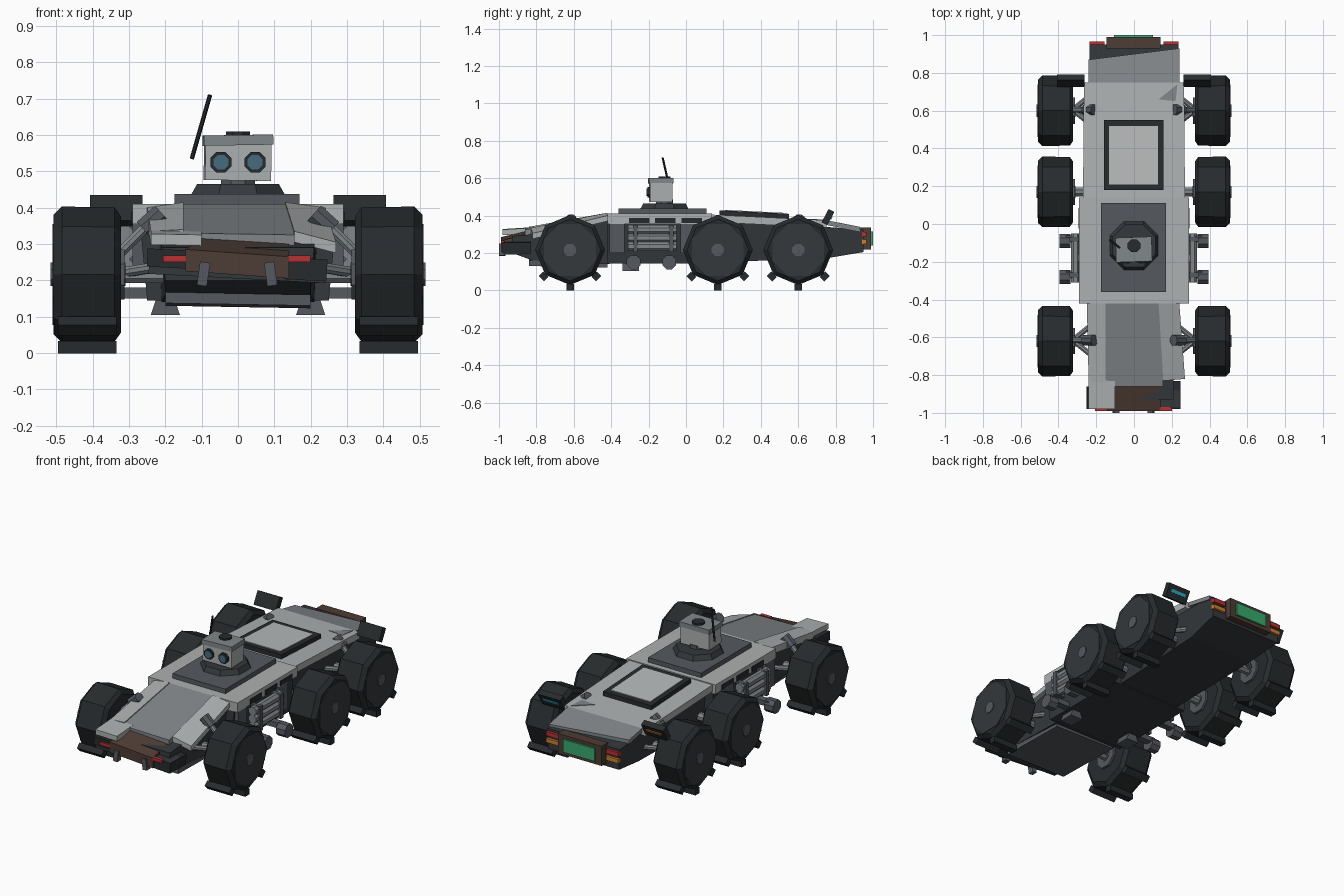
import bpy, bmesh, math
from mathutils import Vector, Matrix

if "Cube" in bpy.data.objects:
    bpy.data.objects.remove(bpy.data.objects["Cube"])

COL = dict(light=(.42, .44, .44), mid=(.22, .24, .25), steel=(.09, .1, .115), hull=(.035, .04, .045),
           tyre=(.02, .024, .026), brown=(.075, .045, .035), red=(.5, .03, .03), green=(.04, .4, .15),
           cyan=(.03, .45, .6), orange=(.6, .22, .03), lens=(.06, .15, .21), panel=(.48, .5, .5))
MAT = {}
for key, c in COL.items():
    MAT[key] = bpy.data.materials.new(key)
    MAT[key].diffuse_color = (*c, 1)


def finish(name, bm, mat):
    bmesh.ops.recalc_face_normals(bm, faces=bm.faces)
    me = bpy.data.meshes.new(name)
    bm.to_mesh(me)
    bm.free()
    me.materials.append(MAT[mat])
    ob = bpy.data.objects.new(name, me)
    bpy.context.collection.objects.link(ob)
    return ob


def loft(name, rings, mat):
    """Skin a list of equal-length closed rings and cap both ends."""
    bm = bmesh.new()
    vs = [[bm.verts.new(p) for p in r] for r in rings]
    n = len(vs[0])
    for a, b in zip(vs, vs[1:]):
        for i in range(n):
            bm.faces.new((a[i], a[(i + 1) % n], b[(i + 1) % n], b[i]))
    bm.faces.new(vs[0])
    bm.faces.new(vs[-1])
    return finish(name, bm, mat)


def box(name, lo, hi, mat, rot=(0, 0, 0)):
    lo, hi = Vector(lo), Vector(hi)
    bm = bmesh.new()
    bmesh.ops.create_cube(bm, size=1, matrix=Matrix.Diagonal((*(hi - lo), 1)))
    ob = finish(name, bm, mat)
    ob.location = (lo + hi) / 2
    ob.rotation_euler = [math.radians(a) for a in rot]
    return ob


def rod(name, p, q, r, mat, r2=None, n=8):
    p, q = Vector(p), Vector(q)
    d = q - p
    bm = bmesh.new()
    rotation = d.to_track_quat('Z', 'Y').to_matrix().to_4x4()
    spin = Matrix.Rotation(math.pi / n, 4, 'Z')
    bmesh.ops.create_cone(bm, cap_ends=True, segments=n, radius1=r, radius2=r if r2 is None else r2,
                          depth=d.length, matrix=Matrix.Translation((p + q) / 2) @ rotation @ spin)
    return finish(name, bm, mat)


def plate(name, corners, t, mat):
    return loft(name, [corners, [(x, y, z - t) for x, y, z in corners]], mat)


def hull(name, sections, mat):
    """Sections along y: (y, top half width, top z, bottom half width, bottom z)."""
    return loft(name, [[(-a, y, zt), (a, y, zt), (b, y, zb), (-b, y, zb)] for y, a, zt, b, zb in sections], mat)


# Hull: three dark lower boxes and the bridge between them
hull("front_lower_hull", [(-.93, .21, .29, .2, .2), (-.82, .21, .3, .2, .16), (-.41, .22, .375, .21, .14)], "hull")
hull("middle_lower_hull", [(-.42, .27, .36, .25, .145), (.13, .27, .36, .25, .145)], "hull")
hull("rear_lower_hull", [(.12, .22, .37, .2, .15), (.74, .235, .34, .21, .17), (.95, .235, .325, .23, .205)], "hull")
box("front_skid_plate", (-.2, -.84, .13), (.2, -.42, .16), "steel", (-1, 1, 0))

# Upper armour plates
box("middle_deck", (-.29, -.42, .355), (.29, .14, .41), "light")
plate("rear_deck", [(-.27, .14, .405), (.27, .14, .405), (.265, .75, .375), (-.265, .75, .375)], .04, "light")
plate("tail_deck", [(-.24, .75, .375), (.24, .75, .375), (.24, .93, .34), (-.24, .87, .352)], .025, "mid")
plate("hood", [(-.155, -.42, .41), (.14, -.42, .41), (.155, -.86, .325), (-.155, -.86, .33)], .03, "mid")
plate("hood_left_side", [(-.25, -.42, .4), (-.15, -.42, .415), (-.15, -.84, .34), (-.24, -.84, .335)], .04, "light")
plate("hood_right_side", [(.13, -.42, .415), (.24, -.42, .4), (.27, -.82, .305), (.155, -.83, .335)], .03, "light")
plate("front_corner_plate", [(-.24, -.82, .338), (-.1, -.82, .335), (-.1, -.98, .325), (-.24, -.98, .328)], .03, "light")

# Front bumper with lights, bent cover and tow hooks
box("front_bumper", (-.245, -.97, .205), (.24, -.88, .27), "hull", (0, 3, 0))
box("bumper_left_end", (-.25, -.98, .235), (-.14, -.86, .285), "tyre", (0, 3, 0))
box("bumper_right_end", (.13, -.98, .2), (.245, -.83, .26), "tyre", (0, 3, 0))
plate("bumper_cover", [(-.145, -.99, .285), (.14, -.99, .265), (.14, -.86, .3), (-.1, -.86, .315)], .06, "brown")
for x in (-.175, .168):
    box("front_light", (x - .032, -.99, .25), (x + .032, -.97, .268), "red")
for x in (-.095, .09):
    box("tow_hook", (x - .014, -1, .185), (x + .014, -.965, .25), "steel", (0, 8 if x < 0 else -8, 0))

# Tail: screen in a brown frame with lights
box("tail_screen_frame", (-.145, .93, .22), (.14, .99, .335), "brown")
box("tail_screen", (-.105, .98, .24), (.1, 1, .315), "green")
for s in (-1, 1):
    for z, c in ((.3, "red"), (.26, "orange")):
        box("tail_light_" + c, (s * .195 - .04, .94, z - .012), (s * .195 + .04, .965, z + .012), c)

# Roof hatch
hatch = lambda x0, x1, y0, y1, up: [(x, y, .418 - (y - .14) * .05 + up) for x, y in
                                    ((x0, y0), (x1, y0), (x1, y1), (x0, y1))]
plate("hatch_frame", hatch(-.16, .155, .18, .55, .012), .04, "tyre")
plate("hatch_panel", hatch(-.132, .127, .21, .52, .016), .01, "panel")
plate("deck_scar", [(.13, .66, .382), (.22, .65, .382), (.23, .74, .379)], .004, "mid")

# Turret: base plate, ring, neck, head, eyes, cap and antenna
box("turret_base", (-.175, -.36, .4), (.17, .11, .437), "steel")
rod("turret_ring", (0, -.115, .435), (0, -.115, .465), .14, "hull", .122)
rod("turret_neck", (0, -.115, .46), (0, -.115, .485), .05, "steel")
box("head", (-.092, -.195, .475), (.09, -.075, .585), "light", (0, 1, 2))
box("head_visor", (-.096, -.2, .572), (.095, -.07, .6), "mid", (0, -1, 2))
rod("head_cap", (0, -.115, .595), (0, -.115, .61), .036, "tyre")
for x in (-.047, .047):
    rod("eye_rim", (x, -.19, .525), (x, -.207, .525), .031, "tyre")
    rod("eye_lens", (x, -.2, .525), (x, -.21, .525), .022, "lens")
rod("antenna", (-.127, -.085, .535), (-.077, -.125, .71), .006, "tyre", n=6)

# Wheel profile as (x, radius), swept around eight sides with a vertex on top
TYRE = [(.325, .07), (.322, .16), (.34, .185), (.485, .187), (.508, .165), (.505, .06)]
WZ = .216


def wheel(s, y):
    rings = [[(s * x, y + r * math.sin(k * math.pi / 4), WZ + r * math.cos(k * math.pi / 4))
              for k in range(8)] for x, r in TYRE]
    loft("wheel", rings, "tyre")
    rod("wheel_face", (s * .5, y, WZ), (s * .511, y, WZ), .15, "hull")
    rod("wheel_hub", (s * .31, y, WZ), (s * .516, y, WZ), .035, "steel")
    rod("inner_hub", (s * .312, y, WZ), (s * .328, y, WZ), .075, "steel")
    # Tread lugs at the bottom and lower diagonals
    for a in (-45, 0, 45):
        t = math.radians(a)
        c = Vector((s * .415, y + .2 * math.sin(t), WZ - .2 * math.cos(t)))
        h = Vector((.08, .02, .017))
        box("tread_lug", c - h, c + h, "tyre", (a, 0, 0))


for s in (-1, 1):
    for y in (-.62, .17, .6):
        wheel(s, y)
        rod("axle", (s * .18, y, .215), (s * .33, y, .215), .025, "mid")
    # Suspension on the front and rear wheels
    for y in (-.615, .605):
        rod("shock_body", (s * .21, y, .385), (s * .26, y, .34), .03, "steel")
        rod("shock_rod", (s * .25, y, .35), (s * .33, y, .27), .015, "mid")
        for dy in (-.1, .1):
            rod("control_arm", (s * .2, y + dy, .24), (s * .325, y, .22), .015, "mid")
    # Side tanks with straps, brackets and vents on the middle section
    for z in (.235, .28, .325):
        rod("side_tank", (s * .31, -.31, z), (s * .31, -.05, z), .026, "mid")
    for y in (-.27, -.08):
        box("tank_strap", (s * .31 - .032, y - .012, .205), (s * .31 + .032, y + .012, .35), "steel")
        box("bracket_arm", (s * .3 - .06, y - .02, .15), (s * .3 + .06, y + .02, .18), "steel")
        rod("bracket_knob", (s * .335, y - .01, .15), (s * .395, y - .01, .15), .04, "steel")
    for y in (-.25, -.11, .03):
        box("side_vent", (s * .29 - .004, y - .055, .36), (s * .29 + .004, y + .055, .388), "tyre")
    for y in (-.37, .01):
        box("side_cover", (s * .27 - .02, y - .04, .2), (s * .27 + .02, y + .04, .355), "steel")
    loft("belly_foot", [[(s * (.2 + w), y, z) for w, y in ((-a, -.34), (a, -.34), (a, -.25), (-a, -.25))]
                        for a, z in ((.025, .15), (.04, .105))], "steel")
    # Rear mudguard with a lamp strip
    box("mudguard", (s * .335 - .072, .742, .352), (s * .335 + .072, .776, .432), "tyre", (-28, 0, 0))
    box("mudguard_lamp", (s * .335 - .05, .772, .378), (s * .335 + .05, .78, .396),
        "cyan" if s > 0 else "orange", (-28, 0, 0))

for m in bpy.data.materials:
    if m.users and not m.is_grease_pencil:
        m.use_nodes = True
        m.node_tree.nodes["Principled BSDF"].inputs["Base Color"].default_value = m.diffuse_color
